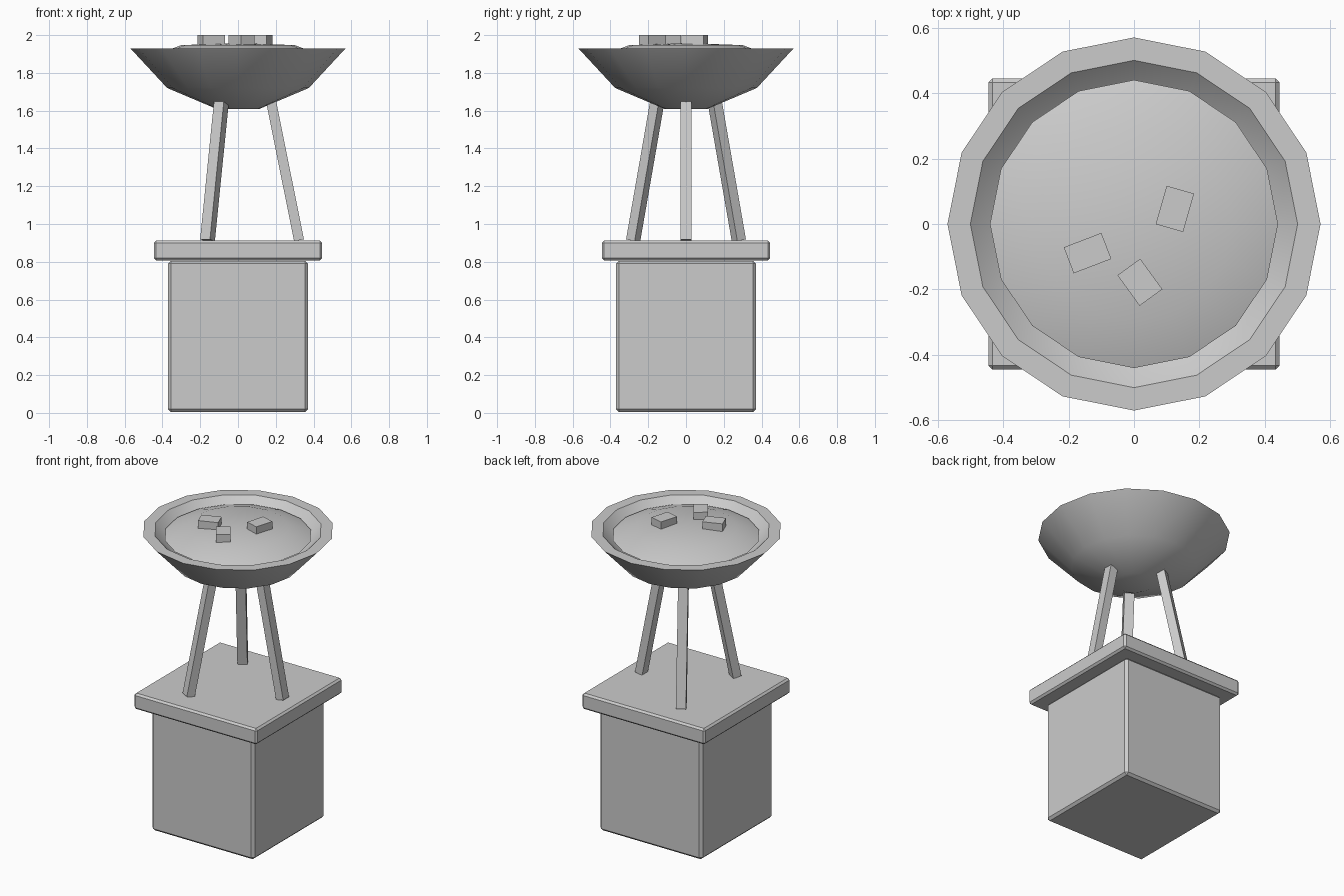
import bpy, bmesh, math
from mathutils import Matrix, Vector

if "Cube" in bpy.data.objects:
    bpy.data.objects.remove(bpy.data.objects["Cube"])


def finish(bm, name, smooth=None):
    bmesh.ops.recalc_face_normals(bm, faces=bm.faces)
    me = bpy.data.meshes.new(name)
    bm.to_mesh(me)
    bm.free()
    ob = bpy.data.objects.new(name, me)
    bpy.context.collection.objects.link(ob)
    if smooth:
        bpy.ops.object.select_all(action='DESELECT')
        ob.select_set(True)
        bpy.context.view_layer.objects.active = ob
        bpy.ops.object.shade_smooth_by_angle(angle=math.radians(smooth))
    return ob


def box(name, matrix, size, bevel=0):
    bm = bmesh.new()
    bmesh.ops.create_cube(bm, size=1, matrix=matrix @ Matrix.Diagonal((*size, 1)))
    if bevel:
        bmesh.ops.bevel(bm, geom=bm.edges[:], offset=bevel, segments=1,
                        affect='EDGES', profile=0.5)
    return finish(bm, name)


def lathe(name, profile, sides=16, smooth=40):
    bm = bmesh.new()
    vs = [bm.verts.new((r, 0, z)) for r, z in profile]
    es = [bm.edges.new(p) for p in zip(vs, vs[1:])]
    bmesh.ops.spin(bm, geom=vs + es, cent=(0, 0, 0), axis=(0, 0, 1),
                   angle=2 * math.pi, steps=sides, use_merge=True)
    bmesh.ops.remove_doubles(bm, verts=bm.verts, dist=1e-4)
    return finish(bm, name, smooth)


# Stone base and overhanging slab
box("pedestal", Matrix.Translation((0, 0, 0.405)), (0.74, 0.74, 0.80), 0.015)
box("slab", Matrix.Translation((0, 0, 0.86)), (0.89, 0.89, 0.104), 0.012)

# Three legs leaning inward
low, high = Vector((0.323, 0, 0.914)), Vector((0.173, 0, 1.66))
lean = math.atan2(low.x - high.x, high.z - low.z)
for i in range(3):
    m = (Matrix.Rotation(math.radians(120 * i), 4, 'Z')
         @ Matrix.Translation((low + high) / 2) @ Matrix.Rotation(-lean, 4, 'Y'))
    box(f"leg_{i + 1}", m, (0.053, 0.06, (high - low).length))

# Fire bowl with a flat rim, and the ember mound inside
lathe("bowl", [(0, 1.61), (0.115, 1.61), (0.375, 1.72), (0.57, 1.93),
               (0.5, 1.93), (0.34, 1.77), (0.1, 1.69), (0, 1.69)])
lathe("ember_mound", [(0, 1.83), (0.3, 1.85), (0.44, 1.895), (0.3, 1.947), (0, 1.958)])

# Loose coals
for i, (x, y, w, d, a) in enumerate([(0.125, 0.046, 0.087, 0.122, -16),
                                     (-0.142, -0.089, 0.123, 0.085, 21),
                                     (0.018, -0.178, 0.086, 0.115, 36)]):
    box(f"coal_{i + 1}", Matrix.Translation((x, y, 1.965))
        @ Matrix.Rotation(math.radians(a), 4, 'Z'), (w, d, 0.07))
